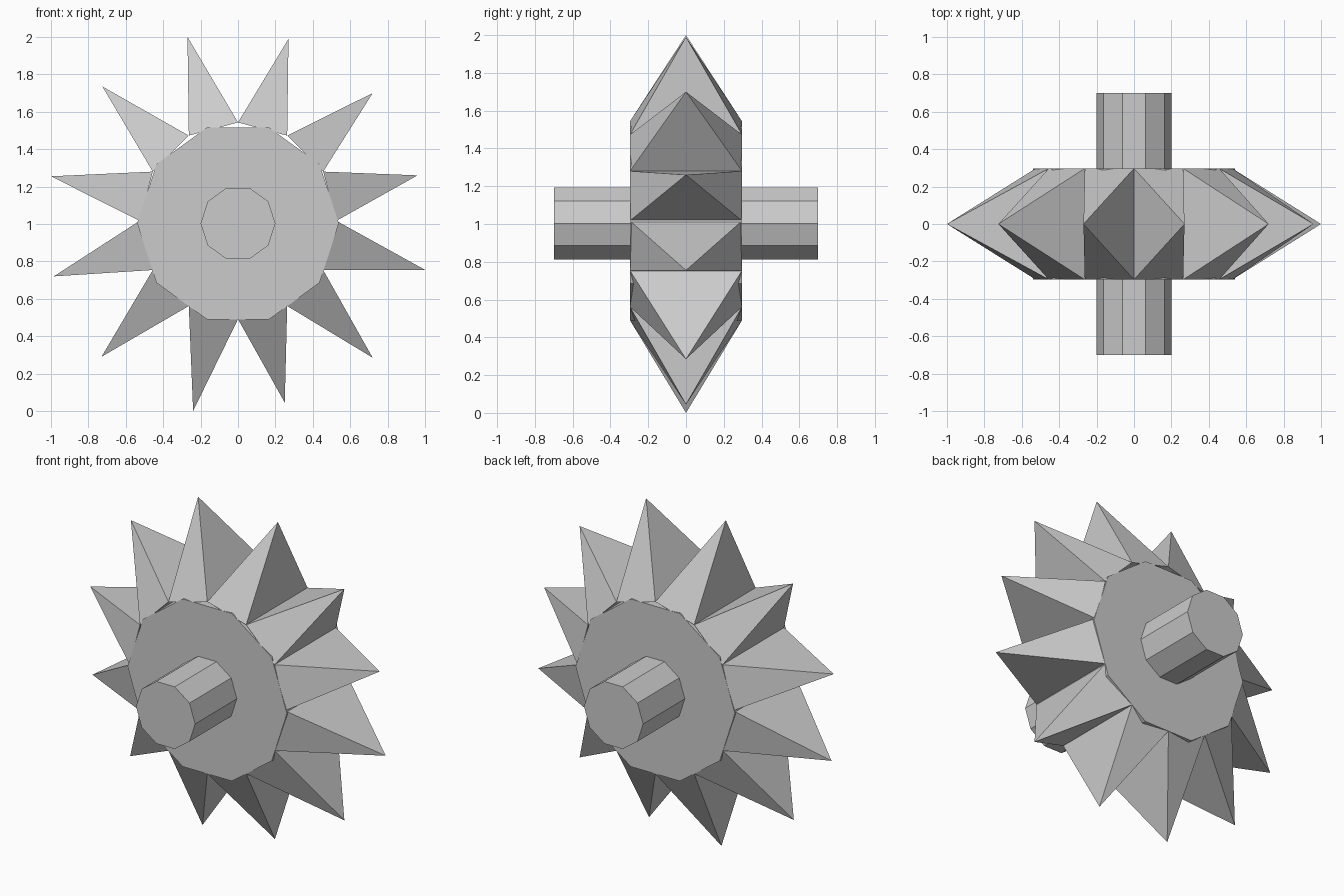
import bpy
from math import cos, sin, pi

if "Cube" in bpy.data.objects:
    bpy.data.objects.remove(bpy.data.objects["Cube"], do_unlink=True)

HALF_WIDTH = 0.297   # half thickness of hub and spike bases
HUB_Z = 1.003
RING_Z = 1.017       # centre of the ring of spike bases
RING_R = 0.526


def drum(name, radius, depth):
    """Ten-sided cylinder lying along y, with a corner on the x axis."""
    bpy.ops.mesh.primitive_cylinder_add(
        vertices=10, radius=radius, depth=depth,
        location=(0, 0, HUB_Z), rotation=(pi / 2, 0, 0))
    obj = bpy.context.object
    obj.name = name
    # Turn the decagon so that its top and bottom are flat
    for v in obj.data.vertices:
        x, y = v.co.x, v.co.y
        v.co.x, v.co.y = y, -x
    return obj


def spike(name, start, end, tip):
    """Four-sided pyramid on one segment of the ring, with its own tip."""
    verts = []
    for angle in (start, end):
        x, z = RING_R * cos(angle), RING_Z + RING_R * sin(angle)
        verts += [(x, -HALF_WIDTH, z), (x, HALF_WIDTH, z)]
    verts.append((tip[0], 0, tip[1]))
    faces = [(0, 2, 3, 1), (0, 1, 4), (1, 3, 4), (3, 2, 4), (2, 0, 4)]
    mesh = bpy.data.meshes.new(name)
    mesh.from_pydata(verts, [], faces)
    obj = bpy.data.objects.new(name, mesh)
    bpy.context.collection.objects.link(obj)


# Hub and axle
drum("hub", 0.539, 2 * HALF_WIDTH)
drum("axle", 0.2, 1.4)

# Uneven spikes, counter-clockwise from the right (x, z of each tip)
tips = [(0.96, 1.26), (0.72, 1.70), (0.27, 1.99),
        (-0.27, 2.0), (-0.725, 1.735), (-1.0, 1.255),
        (-0.985, 0.72), (-0.73, 0.29), (-0.24, 0.0),
        (0.25, 0.045), (0.72, 0.285), (1.0, 0.755)]
step = 2 * pi / len(tips)
for i, tip in enumerate(tips):
    spike(f"spike_{i + 1}", i * step, (i + 1) * step, tip)
